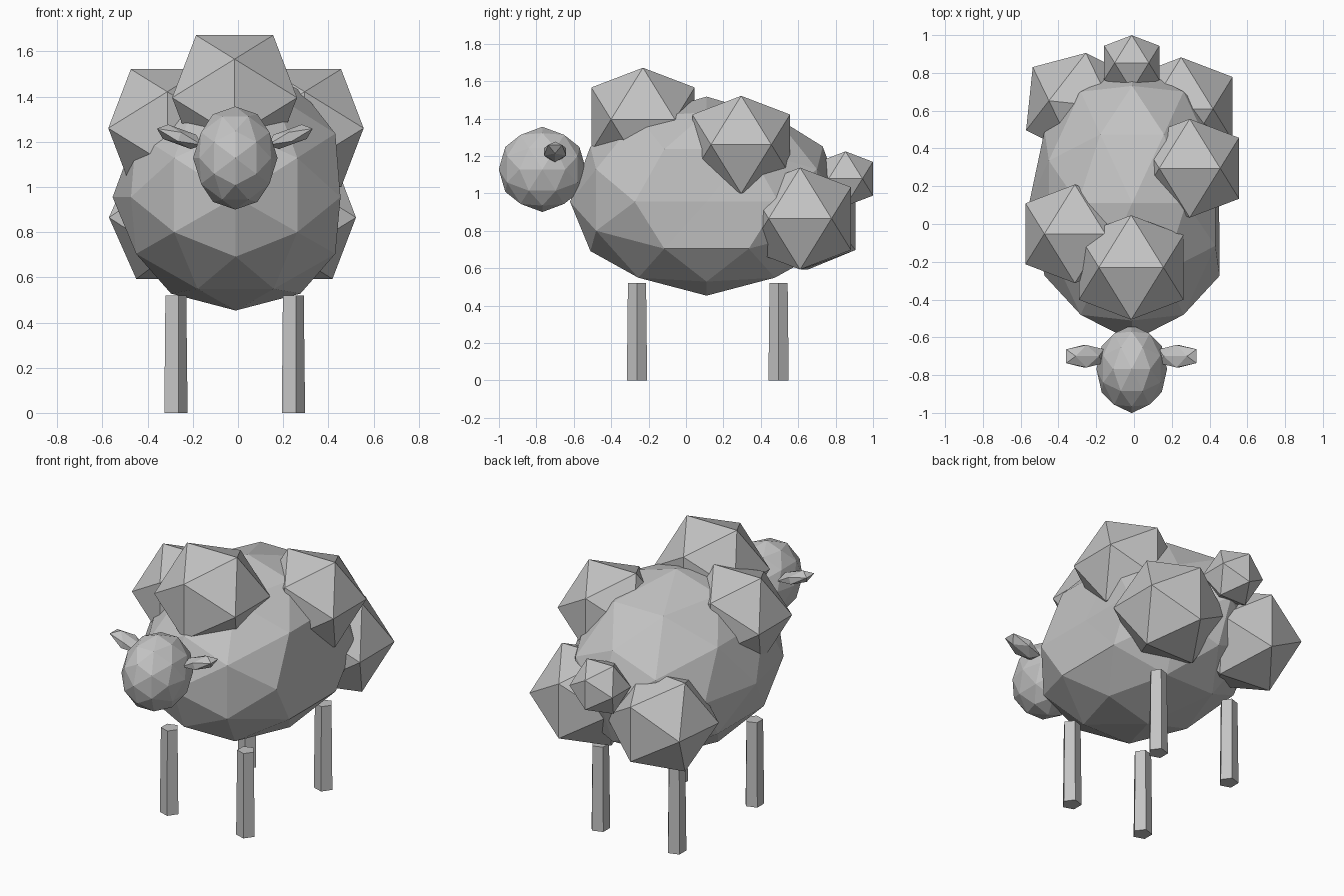
import bpy, bmesh, math
from mathutils import Matrix, Vector

cube = bpy.data.objects.get("Cube")
if cube:
    bpy.data.objects.remove(cube, do_unlink=True)

wool = bpy.data.materials.new("plain_grey")
wool.use_nodes = True
GREY = (0.55, 0.55, 0.55, 1)
wool.diffuse_color = GREY
wool.node_tree.nodes["Principled BSDF"].inputs["Base Color"].default_value = GREY

# Turns an icosphere so that an edge, not a vertex, faces each axis
EDGE_UP = Matrix.Rotation(-math.atan(2 / (1 + math.sqrt(5))), 4, 'Y')


def finish(name, bm):
    bmesh.ops.recalc_face_normals(bm, faces=bm.faces)
    mesh = bpy.data.meshes.new(name)
    bm.to_mesh(mesh)
    bm.free()
    mesh.materials.append(wool)
    obj = bpy.data.objects.new(name, mesh)
    bpy.context.collection.objects.link(obj)
    return obj


def ball(name, centre, radii, detail=1, turn=Matrix(), shape=None):
    bm = bmesh.new()
    bmesh.ops.create_icosphere(bm, subdivisions=detail, radius=1, matrix=EDGE_UP)
    if shape:
        shape(bm)
    place = Matrix.Translation(centre) @ turn @ Matrix.Diagonal((*radii, 1))
    bm.transform(place)
    return finish(name, bm)


def body_shape(bm):
    # Taller back, and one flattened flank
    for v in bm.verts:
        if v.co.x > 0.99:
            v.co.x = 0.845
        if v.co.z > 0.01:
            v.co.z *= 1.12


# Body and head
ball("body", (-0.01, 0.11, 0.955), (0.545, 0.73, 0.502), 2, shape=body_shape)
ball("head", (-0.012, -0.768, 1.128), (0.187, 0.233, 0.228), 2)

# Tufts of wool and the tail
ball("front_tuft", (-0.015, -0.23, 1.395), (0.325,) * 3)
ball("left_shoulder_tuft", (0.295, 0.295, 1.26), (0.307,) * 3)
ball("right_shoulder_tuft", (-0.313, -0.052, 1.26), (0.307,) * 3)
ball("left_rump_tuft", (0.25, 0.61, 0.865), (0.32,) * 3)
ball("right_rump_tuft", (-0.283, 0.635, 0.865), (0.32,) * 3,
     turn=Matrix.Rotation(math.radians(-6), 4, 'Z'))
ball("tail", (-0.012, 0.853, 1.078), (0.172,) * 3)

# Ears
for side, name in ((1, "left_ear"), (-1, "right_ear")):
    tilt = Matrix.Rotation(math.radians(-20 * side), 4, 'Y')
    ball(name, (-0.014 + side * 0.245, -0.7, 1.222), (0.125, 0.07, 0.04), turn=tilt)

# Legs
for x, side in ((0.24, "left"), (-0.28, "right")):
    for y, end in ((-0.262, "front"), (0.495, "back")):
        bm = bmesh.new()
        bmesh.ops.create_cone(bm, cap_ends=True, segments=5, radius1=0.057,
                              radius2=0.051, depth=0.52,
                              matrix=Matrix.Translation((x, y, 0.26))
                              @ Matrix.Rotation(math.radians(-90), 4, 'Z'))
        finish(f"{end}_{side}_leg", bm)
